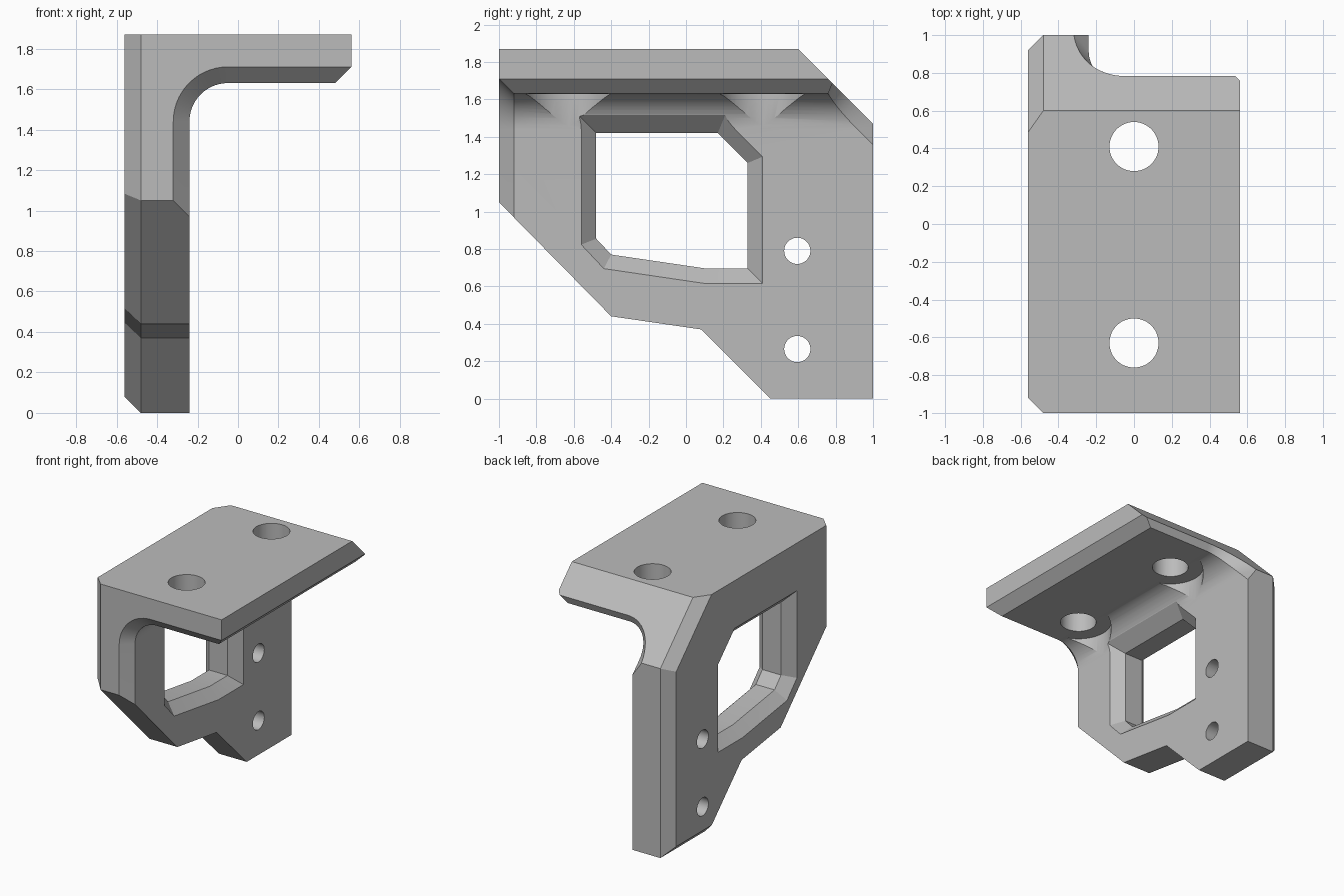
import bpy, bmesh
from math import sin, cos, pi, sqrt, radians
from mathutils import Vector, Matrix

if "Cube" in bpy.data.objects:
    bpy.data.objects.remove(bpy.data.objects["Cube"])

CH = 0.08            # chamfer size
SLOPE = 2.47         # rear slope plane: y + z = SLOPE

grey = bpy.data.materials.new("matte_grey")
grey.use_nodes = True
grey.diffuse_color = (0.5, 0.5, 0.5, 1)
grey.node_tree.nodes["Principled BSDF"].inputs["Base Color"].default_value = (0.5, 0.5, 0.5, 1)


def finish(bm, name):
    bmesh.ops.recalc_face_normals(bm, faces=bm.faces[:])
    mesh = bpy.data.meshes.new(name)
    bm.to_mesh(mesh)
    bm.free()
    mesh.materials.append(grey)
    ob = bpy.data.objects.new(name, mesh)
    bpy.context.collection.objects.link(ob)
    return ob


def loft(name, rings):
    """Closed solid through rings that share a point count."""
    bm = bmesh.new()
    loops = [[bm.verts.new(p) for p in ring] for ring in rings]
    n = len(loops[0])
    for a, b in zip(loops, loops[1:]):
        for i in range(n):
            j = (i + 1) % n
            bm.faces.new((a[i], a[j], b[j], b[i]))
    bm.faces.new(loops[0])
    bm.faces.new(loops[-1])
    return finish(bm, name)


def inset(poly, d):
    """Mitred inward offset of a clockwise polygon (negative d grows it)."""
    out = []
    for i, p in enumerate(poly):
        p = Vector(p)
        e1 = (p - Vector(poly[i - 1])).normalized()
        e2 = (Vector(poly[(i + 1) % len(poly)]) - p).normalized()
        n1, n2 = Vector((e1.y, -e1.x)), Vector((e2.y, -e2.x))
        out.append(p + (n1 + n2) * d / (1 + n1.dot(n2)))
    return out


def side_loft(name, poly, stations):
    """Loft a y-z outline along x; stations are (x, inset)."""
    return loft(name, [[(x, p[0], p[1]) for p in inset(poly, d)] for x, d in stations])


def cylinder(name, radius, depth, matrix):
    bm = bmesh.new()
    bmesh.ops.create_cone(bm, cap_ends=True, segments=48, radius1=radius,
                          radius2=radius, depth=depth, matrix=matrix)
    return finish(bm, name)


def boolean(ob, tool, operation):
    tool.hide_render = True
    mod = ob.modifiers.new(tool.name, 'BOOLEAN')
    mod.operation, mod.solver, mod.object = operation, 'EXACT', tool
    bpy.context.view_layer.objects.active = ob
    bpy.ops.object.modifier_apply(modifier=mod.name)
    bpy.data.objects.remove(tool)


# Angle section: inner points carry the surface angle, outer ones do not
STEPS = 14
section = [((-0.24, -0.2), 0)]
for i in range(STEPS + 1):
    t = pi / 2 * i / STEPS
    section.append(((-0.05 - 0.19 * cos(t), 1.44 + 0.19 * sin(t)), t))
section += [((0.7, 1.63), pi / 2), ((0.7, 1.87), None),
            ((-0.7, 1.87), None), ((-0.7, -0.2), None)]

# Sweep it from the front chamfer to the chamfer along the rear slope
over = 1.25
back = Vector((0, 1, 0))
rings = [[], [], [], []]
for (x, z), angle in section:
    base = Vector((x, 0, z))
    t = angle or 0
    away = Vector((-cos(t), 0, sin(t))) if angle is not None else Vector()
    s = CH * sqrt(1 - 0.5 * sin(t) ** 2)
    rings[0].append(base + away * CH * over - back * (1 - CH + CH * over))
    rings[1].append(base - back * (1 - CH))
    a = base + back * (SLOPE - z - s * sqrt(2))
    b = base + away * s
    b.y = SLOPE - b.z
    rings[2].append(a)
    rings[3].append(a + (b - a) * over)
bracket = loft("angle_bracket", rings)

# Side outline with its outer edge chamfer
outline = [(-1, 2.47), (0, 2.47), (1, 1.47), (1, 0), (0.45, 0),
           (0.08, 0.37), (-0.4, 0.44), (-1, 1.05)]
boolean(bracket, side_loft("side_outline", outline,
                           [(-0.56, CH), (-0.48, 0), (0.56, 0)]), 'INTERSECT')

# Chamfer under the free edge of the top plate
wedge = [(0.43, 1.58), (0.75, 1.9), (0.75, 1.58)]
boolean(bracket, loft("edge_wedge", [[(x, y, z) for x, z in wedge]
                                     for y in (-1.2, 1.2)]), 'DIFFERENCE')

# Clearance around the top holes, cut into the inner fillet, and the holes
for y in (0.41, -0.63):
    boolean(bracket, cylinder("clearance", 0.239, 0.24,
                              Matrix.Translation((0, y, 1.508))), 'DIFFERENCE')
    boolean(bracket, cylinder("top_hole", 0.13, 1,
                              Matrix.Translation((0, y, 1.8))), 'DIFFERENCE')

# Window chamfered on both faces
window = [(-0.48, 1.42), (0.17, 1.42), (0.33, 1.26), (0.33, 0.695),
          (0.11, 0.695), (-0.4, 0.77), (-0.48, 0.855)]
boolean(bracket, side_loft("window_cutter", window,
                           [(-0.58, -0.1), (-0.48, 0), (-0.32, 0),
                            (-0.22, -0.1), (-0.1, -0.1)]), 'DIFFERENCE')

# Side mounting holes
for z in (0.79, 0.265):
    turn = Matrix.Translation((-0.4, 0.595, z)) @ Matrix.Rotation(pi / 2, 4, 'Y')
    boolean(bracket, cylinder("side_hole", 0.07, 0.8, turn), 'DIFFERENCE')

bpy.ops.object.select_all(action='DESELECT')
bracket.select_set(True)
bpy.context.view_layer.objects.active = bracket
bpy.ops.object.shade_smooth_by_angle(angle=radians(20))
